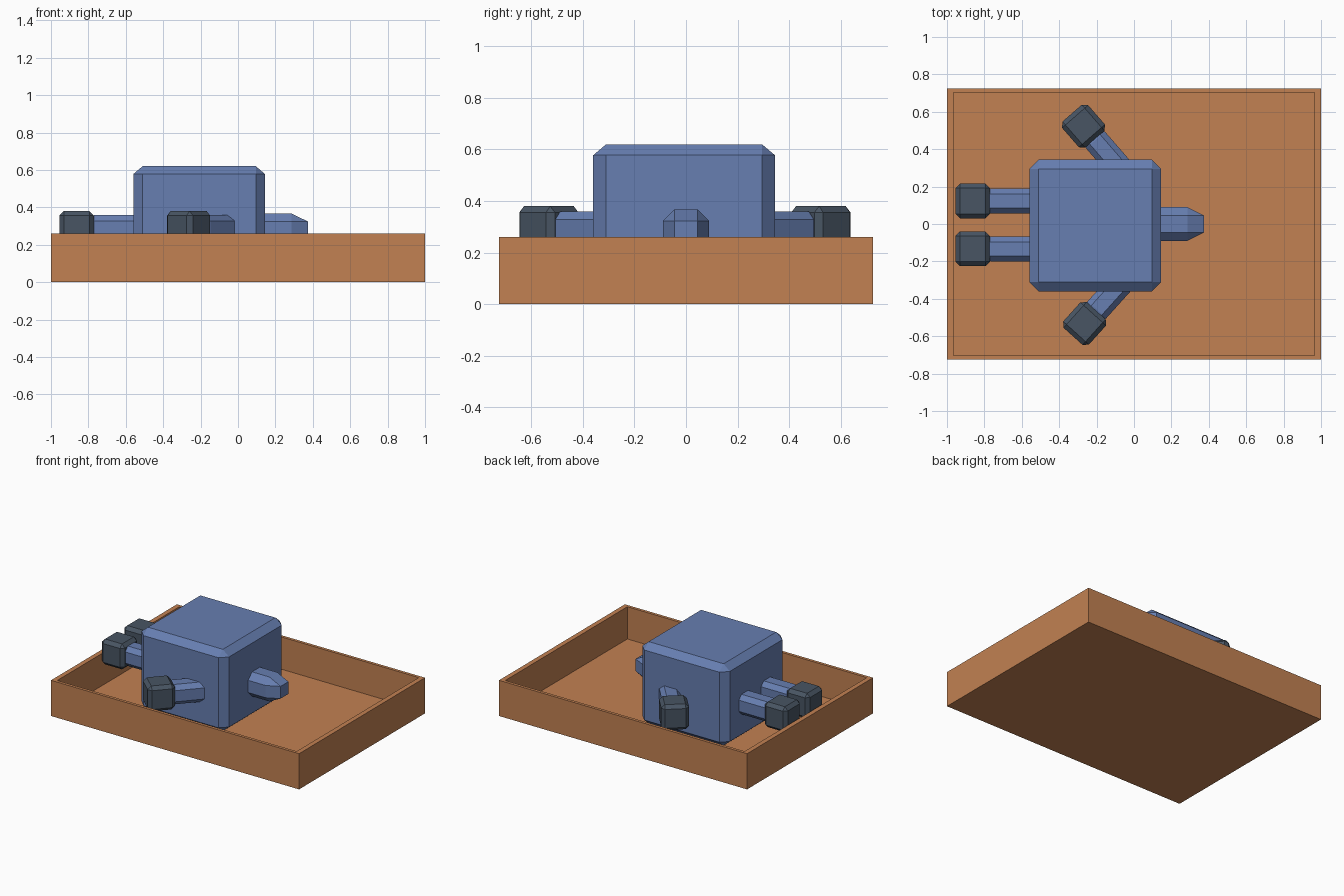
import bpy, bmesh
from math import radians, cos, sin
from mathutils import Matrix, Vector

if "Cube" in bpy.data.objects:
    bpy.data.objects.remove(bpy.data.objects["Cube"])


def material(name, color):
    m = bpy.data.materials.new(name)
    m.diffuse_color = (*color, 1)
    m.use_nodes = True
    m.node_tree.nodes["Principled BSDF"].inputs["Base Color"].default_value = m.diffuse_color
    return m


clay = material("orange_brown", (0.54, 0.22, 0.085))
blue = material("blue", (0.135, 0.21, 0.44))
slate = material("slate", (0.065, 0.09, 0.125))


def add_object(name, bm, mat):
    bmesh.ops.recalc_face_normals(bm, faces=bm.faces[:])
    mesh = bpy.data.meshes.new(name)
    bm.to_mesh(mesh)
    bm.free()
    mesh.materials.append(mat)
    ob = bpy.data.objects.new(name, mesh)
    bpy.context.collection.objects.link(ob)
    return ob


def chamfered_box(name, center, size, chamfer, mat, angle=0):
    """Unit cube with flat chamfers (fraction of each side), scaled and placed."""
    bm = bmesh.new()
    bmesh.ops.create_cube(bm, size=1)
    bmesh.ops.bevel(bm, geom=bm.edges[:], offset=chamfer, offset_type='OFFSET',
                    segments=1, affect='EDGES', profile=0.5)
    bm.transform(Matrix.Diagonal((*size, 1)))
    ob = add_object(name, bm, mat)
    ob.location = center
    ob.rotation_euler.z = angle
    return ob


# Open tray: solid block, rim inset, floor pushed down
L, W, H, FLOOR = 2.0, 1.45, 0.26, 0.025
bm = bmesh.new()
bmesh.ops.create_cube(bm, size=1)
bm.transform(Matrix.Translation((0, 0, H / 2)) @ Matrix.Diagonal((L, W, H, 1)))
bm.faces.ensure_lookup_table()
top = max(bm.faces, key=lambda f: f.calc_center_median().z)
bmesh.ops.inset_region(bm, faces=[top], thickness=0.03)
for v in top.verts:
    v.co.x = 0.965 if v.co.x > 0 else -0.965
    v.co.y = 0.703 if v.co.y > 0 else -0.703
well = bmesh.ops.extrude_discrete_faces(bm, faces=[top])["faces"][0]
for v in well.verts:
    v.co.z = FLOOR
add_object("tray", bm, clay)

# Body block standing on the tray floor
chamfered_box("body", (-0.2075, -0.0075, 0.3225), (0.705, 0.705, 0.595), 0.071, blue)

# Tapered snout on the right side
chamfered_box("snout", (0.195, 0, 0.279), (0.36, 0.18, 0.178), 0.25, blue)

# Four limbs, each ending in a dark block: (name, block centre, outward angle)
limbs = [("back_upper", (-0.8625, 0.123), 180), ("back_lower", (-0.8625, -0.133), 180),
         ("side_rear", (-0.27, 0.523), 131), ("side_front", (-0.264, -0.532), -132)]
for name, (x, y), deg in limbs:
    a = radians(deg)
    length = 0.45
    arm_center = Vector((x, y, 0.2875)) - Vector((cos(a), sin(a), 0)) * length / 2
    chamfered_box(name + "_limb", arm_center, (length, 0.135, 0.145), 0.22, blue, a)
    chamfered_box(name + "_block", (x, y, 0.2875), (0.185, 0.185, 0.185), 0.13, slate, a)
